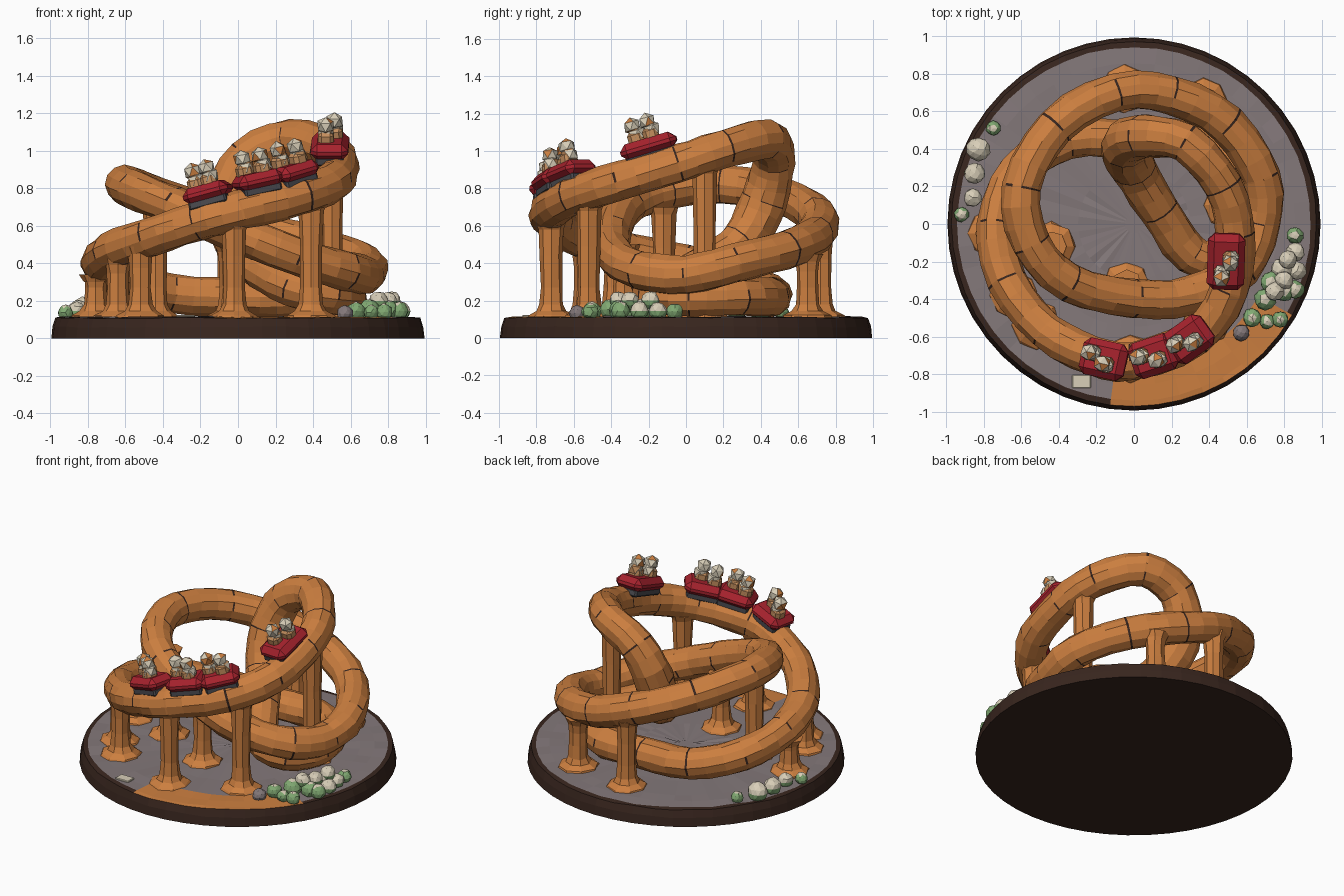
import bpy, bmesh, math, random
from mathutils import Vector, Matrix

if "Cube" in bpy.data.objects:
    bpy.data.objects.remove(bpy.data.objects["Cube"])
random.seed(4)

def mat(name, c):
    m = bpy.data.materials.new(name)
    m.diffuse_color = (*c, 1)
    m.use_nodes = True
    m.node_tree.nodes["Principled BSDF"].inputs["Base Color"].default_value = m.diffuse_color
    return m

ORANGE = mat("orange clay", (0.60, 0.21, 0.05))
BROWN = mat("dark brown", (0.04, 0.019, 0.013))
GREY = mat("stone grey", (0.23, 0.19, 0.195))
RED = mat("car red", (0.38, 0.016, 0.026))
GREEN = mat("leaf green", (0.22, 0.40, 0.17))
CREAM = mat("cream", (0.69, 0.62, 0.48))
IRON = mat("iron grey", (0.07, 0.07, 0.08))
TAN = mat("tan", (0.55, 0.27, 0.11))

def finish(name, bm, mats):
    bmesh.ops.recalc_face_normals(bm, faces=bm.faces)
    me = bpy.data.meshes.new(name)
    bm.to_mesh(me)
    bm.free()
    ob = bpy.data.objects.new(name, me)
    for m in mats:
        me.materials.append(m)
    bpy.context.collection.objects.link(ob)
    return ob

def skin_rings(bm, rings, closed=False):
    """Join rings of vertices with quads; returns faces with their band number."""
    out = []
    n = len(rings[0])
    for i in range(len(rings) if closed else len(rings) - 1):
        a, b = rings[i], rings[(i + 1) % len(rings)]
        for k in range(n):
            out.append((i, bm.faces.new((a[k], a[(k + 1) % n], b[(k + 1) % n], b[k]))))
    return out

# round stone base: brown rim and underside, grey top with an orange patch
bm = bmesh.new()
prof = [(0.995, 0.0), (0.99, 0.06), (0.975, 0.108), (0.945, 0.112), (0.86, 0.113),
        (0.77, 0.114), (0.55, 0.11), (0.3, 0.112), (0.05, 0.112)]
N = 48
rings = []
for j, (r, z) in enumerate(prof):
    q = 0 if j == 0 else 0.004
    rings.append([bm.verts.new(((r - random.random() * q) * math.cos(2 * math.pi * k / N),
                                (r - random.random() * q) * math.sin(2 * math.pi * k / N),
                                z + random.uniform(-q, q))) for k in range(N)])
for band, f in skin_rings(bm, rings):
    c = f.calc_center_median()
    a = math.degrees(math.atan2(c.y, c.x))
    f.material_index = 1
    patch = -97 < a < -30
    if band < 3 and not (band == 2 and patch):
        f.material_index = 0
    elif band in (2, 3, 4) and patch:
        f.material_index = 2
bm.faces.new(rings[0]).material_index = 0
bm.faces.new(rings[-1]).material_index = 1
finish("round_base", bm, [BROWN, GREY, ORANGE])

# centrelines: the climbing track that plunges through the middle, and the tilted ring
CLIMB = [Vector(p) for p in [
    (0, -.73, .68), (.33, -.6, .76), (.51, -.35, .84), (.54, -.05, .93), (.48, .2, 1.01),
    (.28, .43, 1.06), (.05, .47, .96), (-.05, .42, .74), (0, .30, .51), (.13, .08, .37),
    (.30, -.16, .27), (.48, -.17, .23), (.58, .02, .22), (.53, .28, .22),
    (.3, .45, .22), (0, .45, .22), (-.35, .45, .24), (-.62, .28, .31), (-.73, 0, .39),
    (-.68, -.3, .46), (-.47, -.57, .54), (-.22, -.70, .62)]]
RING = [Vector(p) for p in [
    (.68, .25, .40), (.5, .53, .47), (.2, .69, .55), (-.1, .70, .65), (-.42, .52, .76),
    (-.60, .2, .82), (-.55, -.1, .79), (-.35, -.31, .71), (0, -.40, .56), (.3, -.38, .44),
    (.57, -.24, .36), (.68, 0, .34)]]

def track(t, P=CLIMB):
    n = len(P)
    i = math.floor(t)
    u = t - i
    a, b, c, d = (P[(i + k) % n] for k in (-1, 0, 1, 2))
    return 0.5 * (2 * b + (c - a) * u + (2 * a - 5 * b + 4 * c - d) * u * u
                  + (3 * b - a - 3 * c + d) * u ** 3)

def heading(t, P=CLIMB):
    return (track(t + .02, P) - track(t - .02, P)).normalized()

# track tube with narrow, broken cracks between blocks
def tube(name, P, swell):
    bm = bmesh.new()
    side = Vector((0, 1, 0))
    frames, rings, S = [], [], 12
    for i in range(len(P)):
        for d in (0, .035, .33, .66):
            h = heading(i + d, P)
            side = (side - h * side.dot(h)).normalized()
            frames.append((i + d, h, side.copy()))
    # spread the leftover twist so the last ring meets the first
    h0, s0 = frames[0][1], frames[0][2]
    end = (side - h0 * side.dot(h0)).normalized()
    twist = math.atan2(h0.dot(end.cross(s0)), end.dot(s0))
    for i, (t, h, s) in enumerate(frames):
        s = Matrix.Rotation(twist * i / len(frames), 3, h) @ s
        o = h.cross(s)
        if i % 4 != 1:
            wob = [random.uniform(.098, .11) for k in range(S)]
        g = swell(t)
        rings.append([bm.verts.new(track(t, P) + g * wob[k] * (s * math.cos(2 * math.pi * k / S)
                      + o * math.sin(2 * math.pi * k / S))) for k in range(S)])
    for band, f in skin_rings(bm, rings, True):
        f.material_index = 1 if band % 4 == 0 and random.random() < .55 else 0
    finish(name, bm, [ORANGE, BROWN])

tube("climbing_track", CLIMB, lambda t: 1 + .22 * math.exp(-((t - 7.3) / 1.4) ** 2))
tube("tilted_ring_track", RING, lambda t: 1)

# flared support columns
def column(i, x, y, top):
    bm = bmesh.new()
    rings = []
    for r, z in [(.135, .105), (.125, .122), (.085, .145), (.066, .18), (.058, .27),
                 (.06, (top + .26) / 2), (.066, top - .04), (.085, top)]:
        rings.append([bm.verts.new((x + r * random.uniform(.92, 1.06) * math.cos(math.pi * k / 4),
                                    y + r * random.uniform(.92, 1.06) * math.sin(math.pi * k / 4), z))
                      for k in range(8)])
    skin_rings(bm, rings)
    bm.faces.new(rings[0])
    bm.faces.new(rings[-1])
    finish(f"support_column_{i}", bm, [ORANGE])

for i, c in enumerate([(-.02, -.72, .62), (.39, -.52, .72), (-.52, -.54, .49), (-.64, -.38, .43),
                       (-.76, -.05, .34), (.37, .65, .45), (-.05, .72, .58), (-.44, -.12, .70),
                       (-.04, -.33, .5), (.50, .1, .92)]):
    column(i, *c)

# small helpers for chunky solids
def box(name, M, loc, size, m, bev=.02):
    bm = bmesh.new()
    bmesh.ops.create_cube(bm, size=1, matrix=Matrix.Diagonal((*size, 1)))
    bmesh.ops.bevel(bm, geom=list(bm.edges), offset=bev, segments=1, affect='EDGES')
    bm.transform(M @ Matrix.Translation(loc))
    return finish(name, bm, [m])

def ball(name, M, loc, r, mats, rule, sub=2):
    bm = bmesh.new()
    bmesh.ops.create_icosphere(bm, subdivisions=sub, radius=r)
    for v in bm.verts:
        v.co *= random.uniform(.92, 1.06)
    for f in bm.faces:
        f.material_index = rule(f.calc_center_median() / r)
    bm.transform(M @ Matrix.Translation(loc))
    return finish(name, bm, mats)

# cars with riders, aligned to the track; the two middle cars are coupled
for i, (t, L, inward) in enumerate([(-.56, .25, 0), (.40, .25, 0), (.98, .25, .01), (2.62, .31, .05)]):
    h = heading(t)
    up = (Vector((0, 0, 1)) - h * h.z).normalized()
    w = up.cross(h)
    M = Matrix.Translation(track(t) + w * inward) @ Matrix((h, w, up)).transposed().to_4x4()
    box(f"car_{i}_undercarriage", M, (0, 0, .085), (L - .04, .15, .05), IRON, .01)
    box(f"car_{i}_body", M, (0, 0, .135), (L, .20, .09), RED, .035)
    for k, (dx, dy) in enumerate([(-.055, .02), (.03, -.025)]):
        box(f"car_{i}_rider_{k}_body", M, (dx, dy, .195), (.085, .085, .08), TAN, .02)
        ball(f"car_{i}_rider_{k}_arms", M, (dx + .01, dy, .215), .05, [CREAM, TAN],
             lambda c: int(random.random() < .3), 1)
        ball(f"car_{i}_rider_{k}_head", M, (dx, dy, .265), .049, [CREAM, ORANGE],
             lambda c: int(random.random() < .2), 1)

# bushes and pale stones at both sides
I = Matrix()
bushes = [(.63, -.50, .05, 0), (.70, -.40, .06, 0), (.73, -.31, .06, 0), (.80, -.36, .055, 0),
          (.86, -.35, .05, 0), (.79, -.24, .06, 1), (.86, -.15, .05, 1), (.86, -.06, .045, 0),
          (.78, -.51, .045, 0), (.87, -.25, .05, 1), (.71, -.52, .04, 0),
          (-.83, .40, .065, 1), (-.85, .27, .058, 1), (-.86, .14, .05, 1), (-.92, .05, .04, 0),
          (-.75, .51, .04, 0)]
for i, (x, y, r, pale) in enumerate(bushes):
    ball(f"bush_{i}", I, (x, y, .11 + r * .7), r, [GREEN, CREAM],
         lambda c: 1 if c.z > (.05 if pale else .75) else 0)
for i, (x, y) in enumerate([(.75, -.36), (.80, -.30), (.82, -.19)]):
    ball(f"pale_stone_{i}", I, (x, y, .20), .05, [GREEN, CREAM], lambda c: 1 if c.z > -.1 else 0)
ball("grey_rock", I, (.57, -.58, .13), .045, [GREY], lambda c: 0)
box("pale_slab", I, (-.28, -.84, .114), (.10, .07, .02), CREAM, .004)
